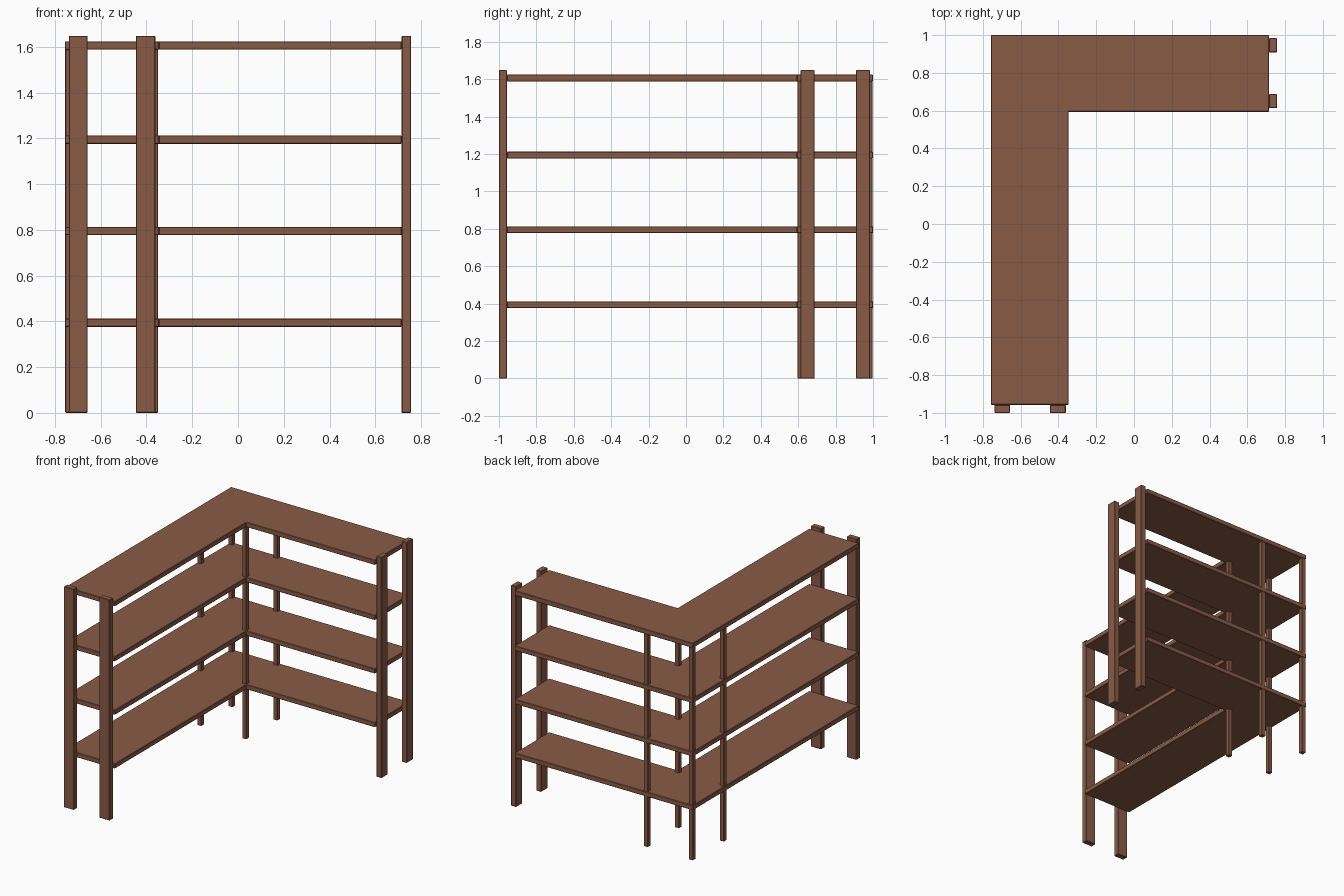
import bpy, bmesh

if "Cube" in bpy.data.objects:
    bpy.data.objects.remove(bpy.data.objects["Cube"])

wood = bpy.data.materials.new("brown wood")
wood.diffuse_color = (0.25, 0.105, 0.062, 1)
wood.use_nodes = True
wood.node_tree.nodes["Principled BSDF"].inputs["Base Color"].default_value = wood.diffuse_color


def prism(name, outline, z0, z1):
    """Extrude a flat outline from z0 to z1, with slightly eased edges."""
    bm = bmesh.new()
    face = bm.faces.new([bm.verts.new((x, y, z0)) for x, y in outline])
    ext = bmesh.ops.extrude_face_region(bm, geom=[face])
    top = [v for v in ext["geom"] if isinstance(v, bmesh.types.BMVert)]
    bmesh.ops.translate(bm, verts=top, vec=(0, 0, z1 - z0))
    bmesh.ops.recalc_face_normals(bm, faces=bm.faces)
    me = bpy.data.meshes.new(name)
    bm.to_mesh(me)
    bm.free()
    me.materials.append(wood)
    ob = bpy.data.objects.new(name, me)
    bpy.context.collection.objects.link(ob)
    bevel = ob.modifiers.new("eased edges", "BEVEL")
    bevel.width = 0.003
    bevel.segments = 1
    return ob


def post(name, x0, x1, y0, y1, top):
    return prism(name, [(x0, y0), (x1, y0), (x1, y1), (x0, y1)], 0, top)


# L-shaped shelves
L = [(-0.757, -0.957), (-0.347, -0.957), (-0.347, 0.594),
     (0.715, 0.594), (0.715, 1.0), (-0.757, 1.0)]
for i, z in enumerate((0.376, 0.777, 1.176, 1.588)):
    prism(f"shelf_{i + 1}", L, z, z + 0.036)

# Wide flat posts at the front end and the right end
for side, x0, x1 in (("left", -0.739, -0.657), ("right", -0.446, -0.361)):
    post(f"front_end_post_{side}", x0, x1, -1.0, -0.957, 1.648)
for side, y0, y1 in (("near", 0.613, 0.688), ("far", 0.909, 0.984)):
    post(f"right_end_post_{side}", 0.715, 0.757, y0, y1, 1.648)

# Thin square posts around the corner, running up under the top shelf
w = 0.034
for sx, x in (("outer", -0.755), ("inner", -0.349 - w)):
    for sy, y in (("inner", 0.596), ("outer", 0.998 - w)):
        post(f"corner_post_{sx}_{sy}", x, x + w, y, y + w, 1.59)
